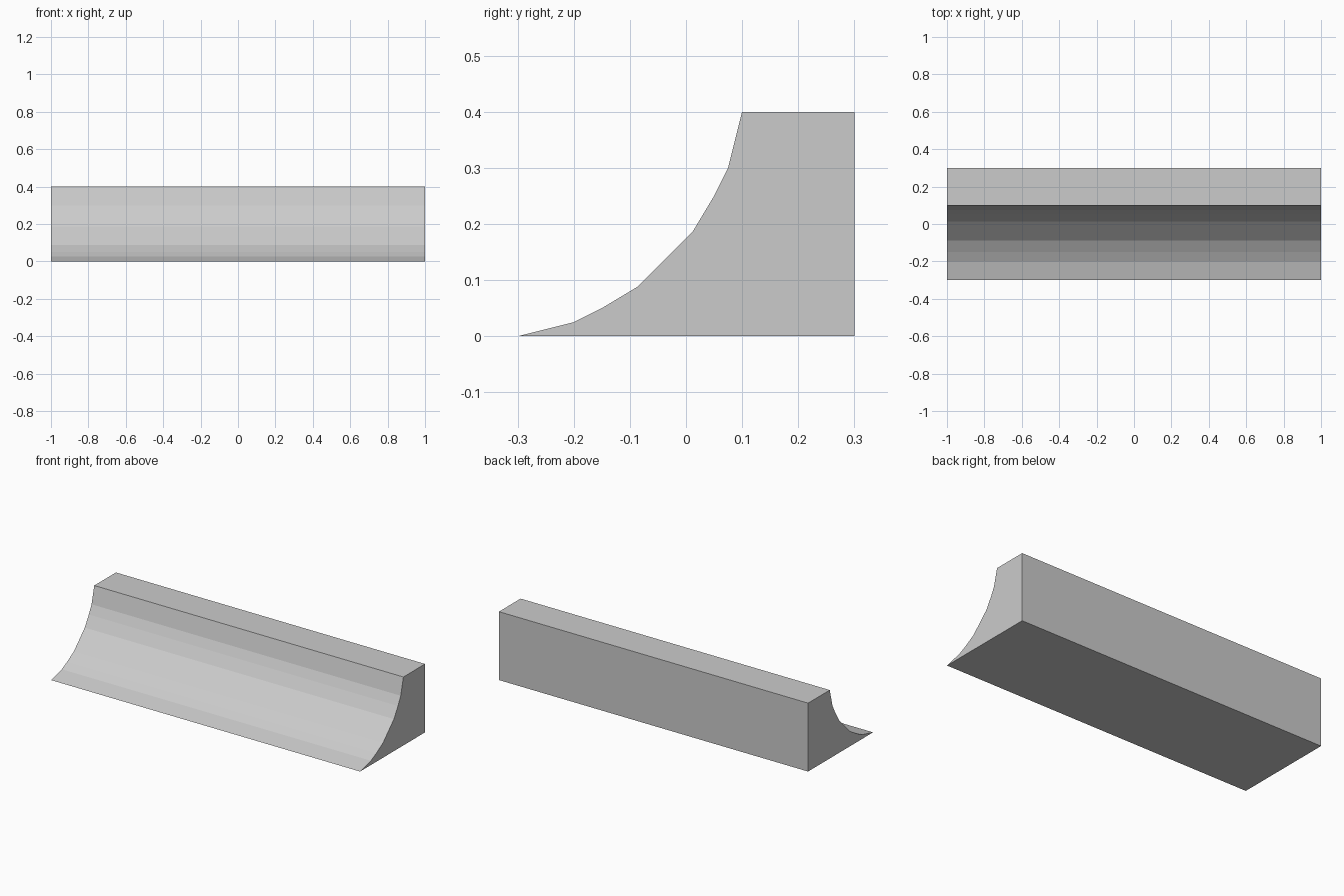
import bpy
import bmesh

if "Cube" in bpy.data.objects:
    bpy.data.objects.remove(bpy.data.objects["Cube"])

# Lower half of the concave curve; the upper half mirrors it across the diagonal
lower = [(-0.3, 0.0), (-0.2, 0.025), (-0.15, 0.05), (-0.0875, 0.0875)]
upper = [(0.1 - z, 0.1 - y) for y, z in reversed(lower)]
profile = lower + upper + [(0.3, 0.4), (0.3, 0.0)]

# Cove-shaped block: end profile extruded along x
bm = bmesh.new()
end = bm.faces.new([bm.verts.new((-1, y, z)) for y, z in profile])
result = bmesh.ops.extrude_face_region(bm, geom=[end], use_keep_orig=True)
moved = [v for v in result["geom"] if isinstance(v, bmesh.types.BMVert)]
bmesh.ops.translate(bm, verts=moved, vec=(2, 0, 0))
bmesh.ops.recalc_face_normals(bm, faces=bm.faces)

mesh = bpy.data.meshes.new("curved_ledge")
bm.to_mesh(mesh)
bm.free()
ledge = bpy.data.objects.new("curved_ledge", mesh)
bpy.context.collection.objects.link(ledge)
